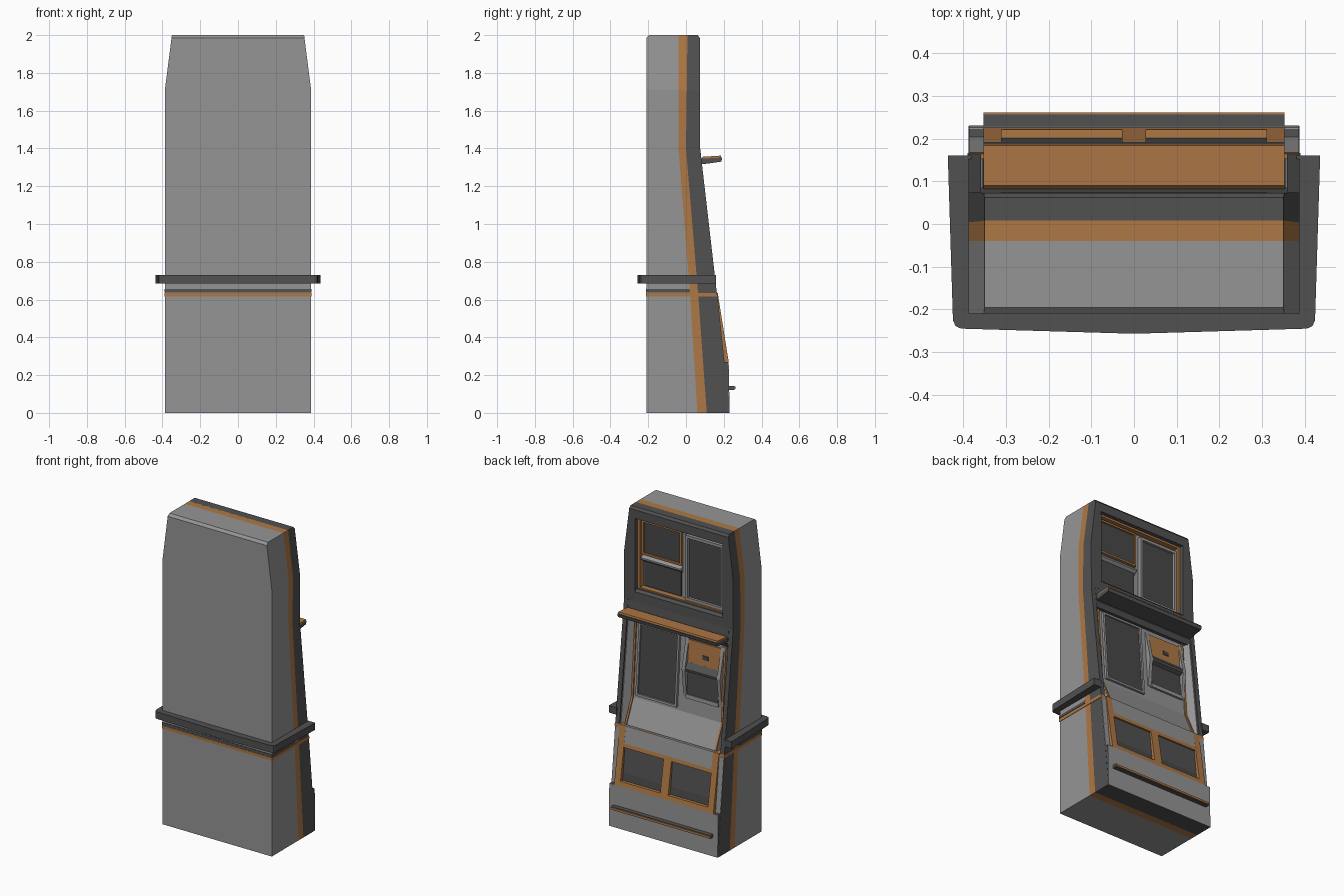
import bpy, bmesh

if "Cube" in bpy.data.objects:
    bpy.data.objects.remove(bpy.data.objects["Cube"])

def material(name, col):
    m = bpy.data.materials.new(name)
    m.diffuse_color = (*col, 1)
    m.use_nodes = True
    m.node_tree.nodes["Principled BSDF"].inputs["Base Color"].default_value = m.diffuse_color
    return m

GREY = material("mid_grey", (0.30, 0.30, 0.30))
ORANGE = material("orange_trim", (0.43, 0.19, 0.06))
DARK = material("dark_shell", (0.083, 0.083, 0.083))
SCREEN = material("dark_screen", (0.065, 0.065, 0.065))

def loft(name, rings, mat=GREY):
    """Solid through equal-length rings of 3D points, closed at both ends."""
    bm = bmesh.new()
    vs = [[bm.verts.new(p) for p in r] for r in rings]
    n = len(rings[0])
    for a, b in zip(vs, vs[1:]):
        for i in range(n):
            j = (i + 1) % n
            bm.faces.new((a[i], a[j], b[j], b[i]))
    bm.faces.new(vs[0])
    bm.faces.new(vs[-1])
    bmesh.ops.recalc_face_normals(bm, faces=bm.faces[:])
    me = bpy.data.meshes.new(name)
    bm.to_mesh(me)
    bm.free()
    me.materials.append(mat)
    ob = bpy.data.objects.new(name, me)
    bpy.context.collection.objects.link(ob)
    return ob

def interp(z, pts):
    for (z0, v0), (z1, v1) in zip(pts, pts[1:]):
        if z <= z1:
            return v0 + (v1 - v0) * (z - z0) / (z1 - z0)
    return pts[-1][1]

# Side outline curves of the cabinet as functions of height
half = lambda z: interp(z, [(0, .387), (1.71, .387), (2, .35)])
rear = lambda z: interp(z, [(0, -.21), (1.985, -.21), (2, -.195)])
band0 = lambda z: interp(z, [(0, .06), (.62, .022), (1.4, -.04), (2, -.04)])
band1 = lambda z: interp(z, [(0, .11), (.62, .065), (1.4, .0), (2, .008)])
front = lambda z: interp(z, [(0, .23), (.62, .165), (1.4, .075), (1.985, .073), (2, .062)])

def layer(name, zs, ya, yb, mat=GREY, grow=0):
    loft(name, [[(-half(z) - grow, ya(z), z), (half(z) + grow, ya(z), z),
                 (half(z) + grow, yb(z), z), (-half(z) - grow, yb(z), z)] for z in zs], mat)

def slab(name, x0, x1, z0, z1, face, off=0., thick=.02, mat=GREY):
    """Plate whose front lies on the sloped line 'face', moved out by off."""
    rings = []
    for z in (z0, z1):
        y = face(z) + off
        rings.append([(x0, y - thick, z), (x1, y - thick, z), (x1, y, z), (x0, y, z)])
    return loft(name, rings, mat)

def frame(name, x0, x1, z0, z1, t, face, off=0., thick=.02, mat=GREY):
    slab(name + "_bottom", x0, x1, z0, z0 + t, face, off, thick, mat)
    slab(name + "_top", x0, x1, z1 - t, z1, face, off, thick, mat)
    slab(name + "_side_a", x0, x0 + t, z0 + t, z1 - t, face, off, thick, mat)
    slab(name + "_side_b", x1 - t, x1, z0 + t, z1 - t, face, off, thick, mat)

def extrude_x(name, yz, w, mat=GREY, x=0):
    loft(name, [[(x + s * w, y, z) for y, z in yz] for s in (-1, 1)], mat)

# Cabinet layers from rear to front
ZS = [0, .62, 1.4, 1.71, 1.985, 2]
layer("rear_cabinet", ZS, rear, band0)
layer("side_stripe", ZS, band0, band1, ORANGE)
layer("recess_back", ZS[1:], band1, lambda z: band1(z) + .006, DARK)
layer("lower_shell", [0, .62], band1, front, DARK)
layer("waist_band", [.615, .635], lambda z: -.213, lambda z: front(z) + .001, ORANGE, .003)
layer("waist_groove", [.638, .655], lambda z: -.213, band0, DARK, .003)

# Cheeks beside the recesses, with pale inner linings
for s, side in ((1, "right"), (-1, "left")):
    rings = []
    for z in (.635, 1.4, 1.41, 1.71, 1.985, 2):
        xi = .358 if z <= 1.4 else .31
        rings.append([(s * half(z), band1(z), z), (s * half(z), front(z), z),
                      (s * xi, front(z), z), (s * xi, band1(z), z)])
    loft(side + "_cheek", rings, DARK)
    loft(side + "_cheek_lining",
         [[(s * .362, band1(z), z), (s * .362, front(z) - .01, z), (s * .354, front(z) - .01, z),
           (s * .32, front(z) - .058, z), (s * .32, band1(z), z)] for z in (.635, 1.31)])

# Header and sill of the upper bay
loft("header", [[(-.312, 0, z), (.312, 0, z), (.312, front(z), z), (-.312, front(z), z)]
                for z in (1.93, 1.985, 2)], DARK)
extrude_x("sill", [(-.02, 1.28), (.07, 1.28), (.086, 1.31), (.075, 1.4), (.074, 1.46),
                   (.06, 1.475), (0, 1.475)], .357, DARK)

# Upper bay: trim and three displays
flat = lambda z: .014
frame("upper_trim", -.31, .31, 1.465, 1.935, .018, flat, .034, .04, ORANGE)
slab("upper_backplate", -.31, .31, 1.47, 1.93, flat, 0, .015)
slab("right_display", -.28, -.04, 1.49, 1.89, flat, .008, .01, SCREEN)
frame("right_display_bezel", -.292, -.02, 1.483, 1.90, .018, flat, .024, .03)
slab("upper_left_display", .02, .28, 1.70, 1.90, flat, .008, .01, SCREEN)
frame("upper_left_bezel", .01, .292, 1.69, 1.91, .012, flat, .018, .03, ORANGE)
slab("lower_left_display", .02, .28, 1.49, 1.66, flat, .008, .01, SCREEN)
extrude_x("display_hood", [(.01, 1.69), (.038, 1.67), (.038, 1.66), (.01, 1.635)], .141, GREY, .151)

# Canopy shelf above the control panel
extrude_x("canopy", [(.06, 1.315), (.1, 1.318), (.187, 1.33), (.192, 1.352), (.07, 1.345)], .352, DARK)
extrude_x("canopy_top", [(.08, 1.344), (.187, 1.351), (.184, 1.362), (.09, 1.356)], .352, ORANGE)

# Control panel and sloping deck
panel = lambda z: interp(z, [(.79, .085), (1.3, .048)])
extrude_x("control_panel", [(.02, 1.3), (.048, 1.3), (.085, .79), (.152, .64), (.152, .62), (.06, .62)], .325)
for s in (-1, 1):
    slab("panel_edge_trim", s * .318 - .006, s * .318 + .006, .79, 1.29, panel, .008, .02, ORANGE)
    extrude_x("deck_edge_trim", [(.08, .79), (.093, .79), (.16, .64), (.14, .64)], .006, ORANGE, s * .318)
slab("main_screen", .01, .28, .82, 1.26, panel, .006, .01, SCREEN)
frame("main_screen_bezel", 0, .29, .81, 1.27, .014, panel, .016, .03)

# Card reader module
slab("reader_plate", -.29, -.06, 1.10, 1.25, panel, .008, .02, ORANGE)
slab("reader_slot", -.205, -.165, 1.15, 1.175, panel, .012, .02, SCREEN)
extrude_x("reader_ledge", [(.05, 1.11), (.07, 1.11), (.098, 1.075), (.096, 1.06), (.06, 1.04)], .115, DARK, -.175)
for x in (-.05, -.3):
    extrude_x("reader_fin", [(.04, 1.26), (.056, 1.26), (.1, 1.07), (.082, .89), (.06, .89)], .011, GREY, x)
slab("keypad", -.285, -.065, .91, 1.05, panel, .008, .02, SCREEN)
slab("keypad_lip", -.29, -.06, .885, .91, panel, .014, .03)

# Lower front: framed windows, cross panel and kick plate
lower = lambda z: interp(z, [(.27, .226), (.63, .168)])
kick = lambda z: interp(z, [(0, .231), (.27, .226)])
slab("kick_core", -.386, .386, 0, .27, kick, -.003, .04, DARK)
slab("kick_plate", -.386, .386, 0, .27, kick, 0, .003)
slab("window_rail_bottom", -.352, .352, .27, .30, lower, 0, .04, ORANGE)
slab("window_rail_top", -.31, .31, .505, .53, lower, 0, .03, ORANGE)
slab("window_post", -.028, .028, .30, .505, lower, 0, .04, ORANGE)
slab("cross_panel", -.31, .31, .53, .635, lower, 0, .03)
for s in (-1, 1):
    x0, x1 = sorted((s * .31, s * .352))
    slab("window_stile", x0, x1, .30, .635, lower, 0, .03, ORANGE)
    x0, x1 = sorted((s * .352, s * .386))
    slab("lower_cheek_face", x0, x1, .27, .615, front, .002, .003)
    x0, x1 = sorted((s * .028, s * .31))
    slab("window_pane", x0, x1, .30, .505, lower, -.02, .02, SCREEN)

# Foot rail
extrude_x("foot_rail", [(.22, .122), (.257, .122), (.257, .142), (.22, .142)], .352, DARK)
extrude_x("foot_rail_edge", [(.255, .126), (.261, .126), (.261, .139), (.255, .139)], .352, ORANGE)

# Wrap-around bumper at waist height, open at the front
side = [(.38, .16), (.436, .16), (.424, -.225), (.418, -.239), (.405, -.245)]
inner = [(.38, -.205)]
outline = side + [(0, -.257)] + [(-x, y) for x, y in reversed(side)] + \
    [(-x, y) for x, y in inner] + inner
loft("bumper", [[(x, y, z) for x, y in outline] for z in (.685, .73)], DARK)
